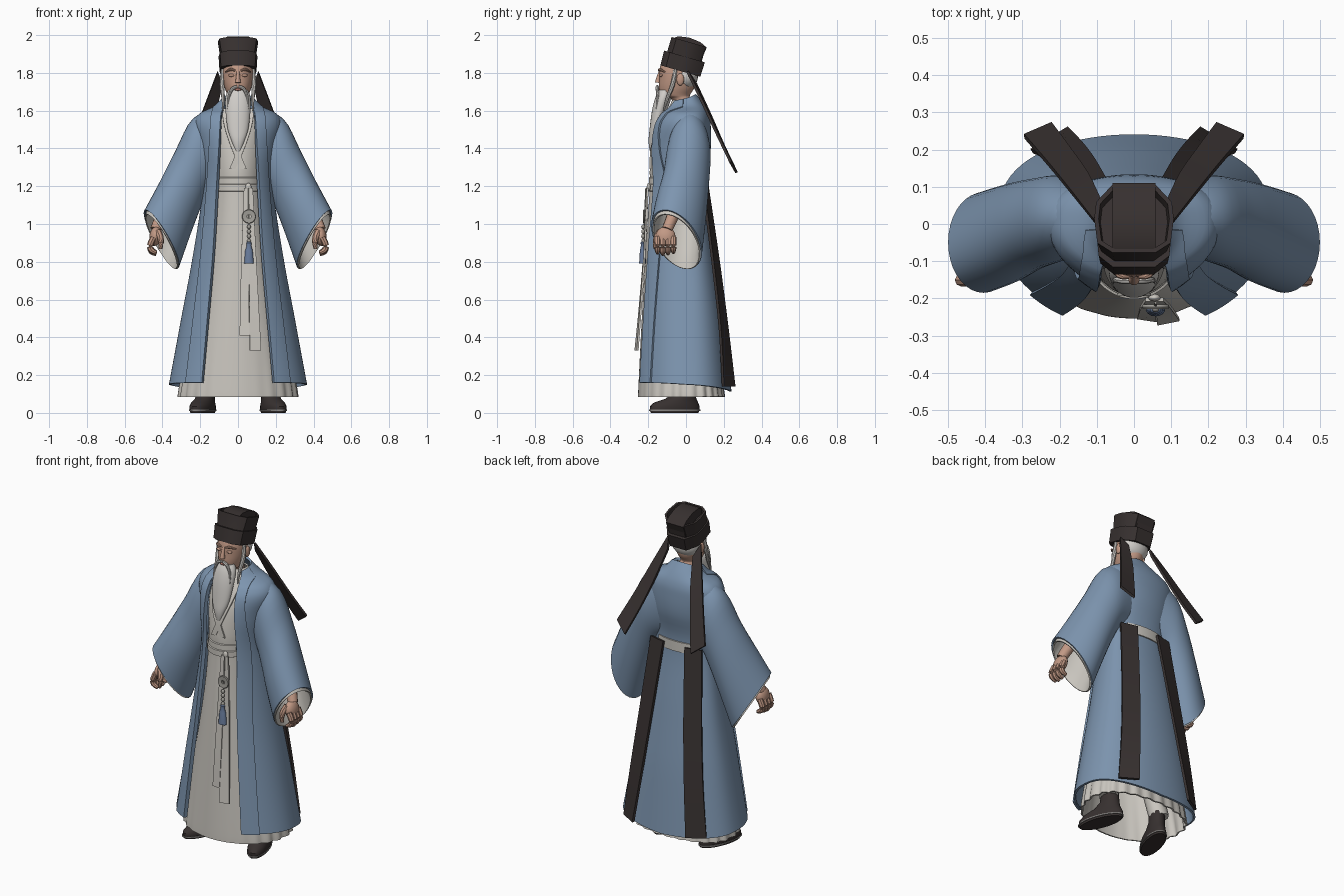
import bpy, bmesh, math
from mathutils import Vector as V, Matrix
from math import sin, cos, pi, asin, radians

if "Cube" in bpy.data.objects:
    bpy.data.objects.remove(bpy.data.objects["Cube"])

def mat(name, r, g, b):
    m = bpy.data.materials.new(name)
    m.diffuse_color = (r, g, b, 1)
    m.use_nodes = True
    m.node_tree.nodes["Principled BSDF"].inputs["Base Color"].default_value = m.diffuse_color
    return m

BLUE = mat("robe blue", .205, .30, .43)
CREAM = mat("cream cloth", .59, .565, .52)
BLACK = mat("dark cloth", .038, .03, .029)
SKIN = mat("skin", .54, .32, .235)
HAIR = mat("white hair", .63, .61, .58)
SOLE = mat("sole grey", .25, .24, .23)
TASSEL = mat("tassel blue", .14, .20, .33)
LIP = mat("lip red", .42, .17, .13)
STONE = mat("pendant stone", .36, .35, .32)

def finish(name, bm, m, thick=0):
    bmesh.ops.recalc_face_normals(bm, faces=bm.faces)
    me = bpy.data.meshes.new(name)
    bm.to_mesh(me)
    bm.free()
    me.materials.append(m)
    o = bpy.data.objects.new(name, me)
    bpy.context.collection.objects.link(o)
    if thick:
        s = o.modifiers.new("thickness", 'SOLIDIFY')
        s.thickness, s.offset = thick, 0
    return o

def loft(name, rings, m, closed=True, caps=True, thick=0, xf=None):
    """Skin a list of equal-length point rings."""
    bm = bmesh.new()
    rows = [[bm.verts.new(xf @ V(p) if xf else V(p)) for p in r] for r in rings]
    n = len(rows[0])
    for a, b in zip(rows, rows[1:]):
        for i in range(n if closed else n - 1):
            j = (i + 1) % n
            bm.faces.new((a[i], a[j], b[j], b[i]))
    if caps and closed:
        bm.faces.new(rows[0])
        bm.faces.new(rows[-1])
    return finish(name, bm, m, thick)

def spline(rows, k=4):
    """Catmull-Rom interpolation of rows of numbers."""
    out = []
    for i in range(len(rows) - 1):
        P = [rows[max(0, min(len(rows) - 1, i + d))] for d in (-1, 0, 1, 2)]
        for s in range(k):
            t = s / k
            out.append([.5 * (2 * b + (c - a) * t + (2 * a - 5 * b + 4 * c - d) * t * t
                              + (3 * b - a - 3 * c + d) * t ** 3) for a, b, c, d in zip(*P)])
    return out + [list(rows[-1])]

def oval(z, rx, cy, ry, n=32, cx=0):
    return [(cx + rx * sin(2 * pi * i / n), cy - ry * cos(2 * pi * i / n), z) for i in range(n)]

def tube(name, pts, radii, m, n=10, k=3):
    rows = spline([(*p, r) for p, r in zip(pts, radii)], k)
    rings = []
    for i, (x, y, z, r) in enumerate(rows):
        d = V(rows[min(i + 1, len(rows) - 1)][:3]) - V(rows[max(i - 1, 0)][:3])
        q = d.to_track_quat('Z', 'Y')
        rings.append([V((x, y, z)) + q @ V((r * cos(2 * pi * j / n), r * sin(2 * pi * j / n), 0)) for j in range(n)])
    return loft(name, rings, m)

def ball(name, c, r, m, rot=0):
    bm = bmesh.new()
    mx = Matrix.Translation(c) @ Matrix.Rotation(rot, 4, 'Y') @ Matrix.Diagonal((*r, 1))
    bmesh.ops.create_uvsphere(bm, u_segments=20, v_segments=12, radius=1, matrix=mx)
    return finish(name, bm, m)

def strip(name, rows, m, thick=.01):
    """Ribbon: rows of centre xyz and half-width vector xyz."""
    rings = [[V(r[:3]) - V(r[3:]), V(r[:3]) + V(r[3:])] for r in spline(rows)]
    return loft(name, rings, m, closed=False, thick=thick)

def robe_pt(t, z, rx, f, b):
    c = cos(t)
    return (rx * sin(t), -f * c if c > 0 else b * abs(c) ** .72, z)

# Outer robe: z, half width, front depth, back depth, front edge x
robe = spline([(.16, .36, .27, .235, .185), (.5, .295, .25, .195, .155), (.85, .23, .225, .145, .125),
               (1.2, .18, .2, .095, .105), (1.4, .2, .19, .125, .095), (1.52, .225, .165, .125, .09),
               (1.58, .2, .13, .115, .085), (1.63, .12, .1, .09, .072), (1.685, .075, .085, .048, .06)], 5)

def hem(t, z):
    low, high = max(0, 1 - z / .5), max(0, (z - 1.58) / .1)
    return z + low * (.025 * abs(sin(t)) - .03 * (1 - cos(t)) - .01) - high * .022 * (1 + cos(t))

rings = []
for z, rx, f, b, e in robe:
    t0 = asin(min(.95, e / rx))
    ts = [t0 + (2 * pi - 2 * t0) * i / 64 for i in range(65)]
    rings.append([robe_pt(t, hem(t, z), rx, f, b) for t in ts])
loft("outer_robe", rings, BLUE, closed=False, thick=.012)
for s in (-1, 1):
    rings = []
    for z, rx, f, b, e in robe:
        w = .05 + .04 * max(0, 1 - z / 1.2)
        ta, tb = asin(min(.9, e / rx)), asin(min(.99, (e + w) / rx))
        ts = [ta + (tb - ta) * i / 6 for i in range(7)]
        rings.append([robe_pt(s * t, hem(t, z), rx + .008, f + .01, b) for t in ts])
    loft("lapel_band", rings, BLUE, closed=False, thick=.014)

# Inner robe with pleated hem
inner = spline([(.085, .31, .25, .2), (.16, .3, .247, .19), (.5, .24, .23, .16), (.9, .17, .207, .11),
                (1.19, .14, .188, .075), (1.3, .14, .187, .08), (1.45, .15, .165, .09),
                (1.55, .13, .125, .08), (1.62, .08, .085, .05), (1.655, .056, .07, .03)])
rings = []
for z, rx, f, b in inner:
    ring = []
    for i in range(144):
        t = 2 * pi * i / 144
        back = max(abs(sin(t)) ** 2, 1 if cos(t) < 0 else 0)
        k = 1 + .03 * sin(24 * t) * back * max(0, 1 - z / .45)
        ring.append(robe_pt(t, z, rx * k, f * k, b * k))
    rings.append(ring)
loft("inner_robe", rings, CREAM, caps=False, thick=.008)

# Crossed inner collar
for s in (-1, 1):
    strip("inner_collar", [(s * .07, -.085, 1.61, .016, 0, 0), (s * .055, -.14, 1.52, .018, 0, 0),
                           (s * .02, -.182, 1.41, .018, 0, 0), (s * -.03, -.19, 1.29, .016, 0, 0)], CREAM, .008)

# Belt, its knot and the back belt
for z0, z1, g in ((1.17, 1.215, .012), (1.205, 1.25, .006)):
    loft("belt", [[robe_pt(2 * pi * i / 48, z, .14 + q, .19 + q, .07) for i in range(48)]
                  for z, q in ((z0, 0), (z0 + .006, g), (z1 - .006, g), (z1, 0))], CREAM)
ball("belt_knot", (.055, -.198, 1.195), (.016, .01, .022), CREAM)
strip("back_belt", [(x, .105 - x * x * 1.5, 1.2, 0, 0, .03) for x in (-.12, -.06, 0, .06, .12)], CREAM, .012)

# Hanging sash ends
strip("sash_end", [(.045, -.203, 1.19, .014, 0, 0), (.037, -.225, .8, .02, 0, 0), (.035, -.255, .41, .026, -.004, 0)], CREAM)
strip("sash_end", [(.065, -.203, 1.19, .014, 0, 0), (.078, -.222, .8, .02, 0, 0), (.092, -.262, .33, .03, .006, 0)], CREAM)

# Pendant with beads and tassel
tube("pendant_cord", [(.058, -.212, 1.19), (.058, -.22, 1.03), (.058, -.23, .88)], [.004] * 3, STONE, 6)
disc = [[(.058 + r * cos(2 * pi * i / 28), y, 1.04 + r * sin(2 * pi * i / 28)) for i in range(28)]
        for r, y in ((.011, -.226), (.034, -.228), (.037, -.223), (.034, -.216), (.011, -.218), (.011, -.226))]
loft("pendant_disc", disc, STONE, caps=False)
for z in (.985, .96, .935, .91):
    ball("pendant_bead", (.058, -.227, z), (.01, .01, .012), STONE)
loft("tassel", [oval(z, r, -.23, r * .7, 14, .058) for z, r in
                ((.79, .026), (.86, .02), (.885, .012), (.9, .015), (.91, .005))], TASSEL)

# Sleeves: outer top x,z, inner bottom x,z, depth, centre y, front lift
sl = spline([(.09, 1.62, .10, 1.22, .085, .02, 0), (.235, 1.555, .16, 1.18, .11, .015, 0),
             (.325, 1.39, .205, 1.08, .118, 0, 0), (.41, 1.22, .255, .95, .128, -.025, .03),
             (.495, 1.055, .315, .785, .13, -.05, .07)])

def sleeve_ring(row, s, k=1, drop=0):
    ax, az, bx, bz, ry, cy, lift = row
    out = []
    for i in range(36):
        c, d = cos(2 * pi * i / 36) * k, sin(2 * pi * i / 36) * k
        out.append((s * ((ax + bx) / 2 + c * (ax - bx) / 2), cy + d * ry,
                    (az + bz) / 2 + c * (az - bz) / 2 - d * lift - drop))
    return out

for s in (-1, 1):
    loft("sleeve", [sleeve_ring(r, s) for r in sl], BLUE, caps=False, thick=.01)
    lin = [sleeve_ring(r, s, .93) for r in sl[9:-1]] + [sleeve_ring(sl[-1], s, .95, .014)]
    loft("sleeve_lining", lin, CREAM, caps=False, thick=.008)
    # Arm, hand and fingers
    tube("forearm", [(s * .35, -.03, 1.15), (s * .41, -.075, 1.03), (s * .437, -.1, .97)], [.035, .032, .029], SKIN)
    ball("palm", (s * .438, -.108, .935), (.031, .052, .052), SKIN, s * -.15)
    for i in range(4):
        y = -.151 + .028 * i
        e = .007 * abs(i - 1.3)
        tube("finger", [(s * .447, y, .93), (s * .465, y, .888), (s * .458, y, .852 + e), (s * .432, y, .838 + e)],
             [.017, .0165, .015, .01], SKIN, 8)
    tube("thumb", [(s * .425, -.135, .96), (s * .408, -.158, .918), (s * .41, -.163, .868)], [.02, .017, .01], SKIN, 8)
    # Shoes and trouser legs
    xf = Matrix.Translation((s * .187, -.06, 0)) @ Matrix.Rotation(s * .33, 4, 'Z')
    loft("shoe", [oval(*q) for q in ((0, .052, 0, .132), (.012, .056, 0, .138), (.035, .057, 0, .138),
         (.055, .053, .008, .122), (.075, .048, .035, .085), (.11, .044, .055, .058), (.16, .042, .058, .052))], BLACK, xf=xf)
    loft("shoe_sole", [oval(z, .06, 0, .142) for z in (.01, .017)], SOLE, xf=xf)
    tube("trouser_leg", [(s * .18, 0, .14), (s * .14, -.02, .35), (s * .1, -.02, .6)], [.055, .06, .07], CREAM)
    # Long straps down the back
    strip("back_strap", [(s * .12, .1, 1.21, .05, -s * .012, 0), (s * .155, .157, .8, .05, -s * .016, 0),
                         (s * .19, .199, .45, .05, -s * .02, 0), (s * .225, .226, .14, .05, -s * .03, 0)], BLACK, .014)
    # Hat ribbons
    strip("hat_ribbon", [(s * .095, .03, 1.775, s * .012, -.022, .032), (s * .145, .108, 1.61, s * .024, -.022, .036),
                         (s * .2, .18, 1.45, s * .031, -.018, .032), (s * .258, .252, 1.3, s * .037, -.016, .028)], BLACK, .014)
    # Ear, eyelid, brow ridge, moustache and side lock
    ball("ear", (s * .085, -.03, 1.765), (.011, .02, .032), SKIN)
    ball("eyelid", (s * .034, -.131, 1.787), (.017, .011, .008), SKIN)
    tube("brow", [(s * .014, -.143, 1.812), (s * .04, -.138, 1.818), (s * .066, -.112, 1.805)], [.005, .008, .004], SKIN, 8)
    tube("moustache", [(s * .004, -.152, 1.728), (s * .03, -.152, 1.716), (s * .05, -.15, 1.67), (s * .056, -.158, 1.61)],
         [.008, .009, .007, .002], HAIR, 8)
    tube("side_lock", [(s * .08, -.055, 1.83), (s * .085, -.07, 1.74), (s * .078, -.1, 1.66), (s * .08, -.118, 1.6)],
         [.01, .012, .009, .003], HAIR, 8)

# Head, nose, mouth, hair and beard
loft("head", [oval(*r) for r in spline([(1.58, .05, -.01, .05), (1.66, .048, -.025, .052), (1.68, .055, -.055, .075),
     (1.72, .07, -.05, .093), (1.77, .08, -.045, .097), (1.82, .081, -.04, .1), (1.88, .07, -.03, .09)])], SKIN)
tube("nose", [(0, -.135, 1.81), (0, -.146, 1.775), (0, -.15, 1.748)], [.008, .011, .015], SKIN)
ball("mouth", (0, -.146, 1.712), (.018, .01, .007), LIP)
ball("back_hair", (0, .0, 1.785), (.087, .064, .075), HAIR)
loft("beard", [oval(*r) for r in spline([(1.71, .05, -.112, .03), (1.67, .066, -.12, .042), (1.6, .066, -.14, .04),
     (1.5, .054, -.165, .028), (1.43, .03, -.18, .018), (1.36, .003, -.183, .003)])], HAIR)

# Hat: faceted band, flared open crown and raised middle block
tilt = Matrix.Translation((0, -.03, 1.81)) @ Matrix.Rotation(radians(-16), 4, 'X')

def facet(z, rx, ry):
    return [(x * rx, y * ry, z) for x, y in ((.55, -1), (.92, -.72), (1, 0), (.95, .5), (.55, 1),
                                             (-.55, 1), (-.95, .5), (-1, 0), (-.92, -.72), (-.55, -1))]

loft("hat_band", [facet(0, .098, .11), facet(.08, .103, .112), facet(.08, .09, .1)], BLACK, xf=tilt)
loft("hat_crown", [facet(.01, .09, .1), facet(.08, .095, .095), facet(.16, .107, .094),
                   facet(.16, .095, .084), facet(.125, .09, .08)], BLACK, xf=tilt)
block = [(-.088, .06), (-.094, .15), (-.06, .174), (0, .183), (.06, .176), (.1, .158), (.088, .06)]
loft("hat_block", [[(x, y, z) for y, z in block] for x in (-.058, .058)], BLACK, xf=tilt)

# Apply thickness, then smooth with sharp edges kept
bpy.ops.object.select_all(action='SELECT')
bpy.context.view_layer.objects.active = bpy.data.objects["head"]
bpy.ops.object.convert(target='MESH')
bpy.ops.object.shade_smooth_by_angle(angle=radians(40))
